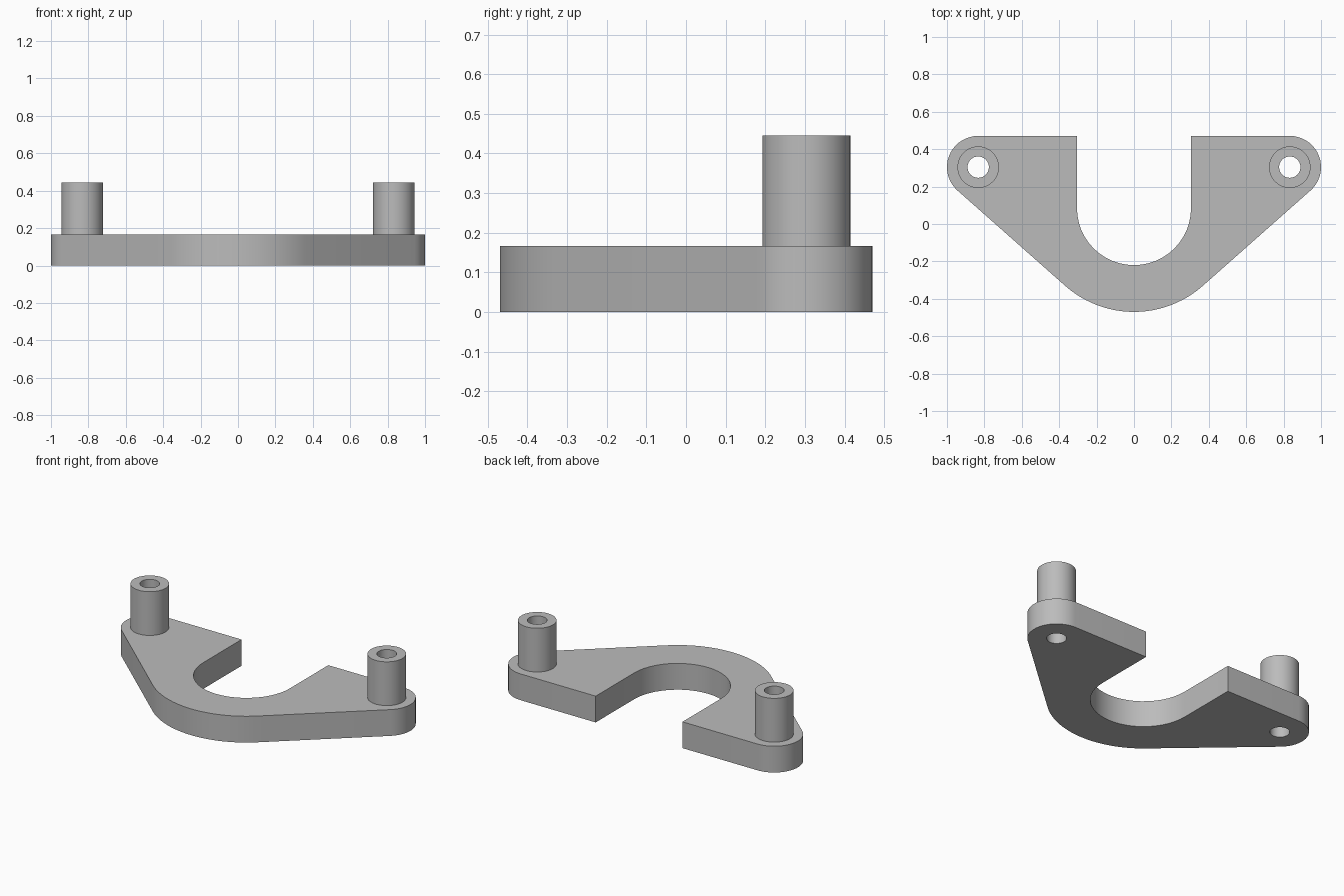
import bpy, bmesh, math
from mathutils import Vector

if "Cube" in bpy.data.objects:
    bpy.data.objects.remove(bpy.data.objects["Cube"], do_unlink=True)

PLATE_H, POST_TOP = 0.167, 0.445
EAR = Vector((0.833, 0.304))       # centre of ear, post and hole
EAR_R, POST_R, HOLE_R = 0.167, 0.111, 0.057
HUB = Vector((0, 0.085))           # shared centre of slot and lower rim
HUB_R, SLOT_R = 0.555, 0.305
BACK = EAR.y + EAR_R

grey = bpy.data.materials.new("plain grey")
grey.use_nodes = True
grey.diffuse_color = (0.5, 0.5, 0.5, 1)
grey.node_tree.nodes["Principled BSDF"].inputs["Base Color"].default_value = (0.5, 0.5, 0.5, 1)


def arc(centre, radius, start, end, steps):
    angles = [start + (end - start) * i / steps for i in range(steps + 1)]
    return [centre + radius * Vector((math.cos(a), math.sin(a))) for a in angles]


def circle(centre, radius, steps=48):
    return arc(centre, radius, 0, math.tau, steps)[:-1]


def extrude_profile(name, loops, bottom, top):
    """Fill closed loops (inner loops become holes) and extrude upward."""
    curve = bpy.data.curves.new(name, "CURVE")
    curve.dimensions = "2D"
    curve.fill_mode = "BOTH"
    curve.extrude = (top - bottom) / 2
    for loop in loops:
        spline = curve.splines.new("POLY")
        spline.points.add(len(loop) - 1)
        for point, co in zip(spline.points, loop):
            point.co = (co.x, co.y, 0, 1)
        spline.use_cyclic_u = True
    obj = bpy.data.objects.new(name, curve)
    bpy.context.collection.objects.link(obj)
    bpy.ops.object.select_all(action="DESELECT")
    obj.select_set(True)
    bpy.context.view_layer.objects.active = obj
    bpy.ops.object.convert(target="MESH")
    obj = bpy.context.object
    obj.name = name

    # Weld caps to walls and rest the part at its height
    bm = bmesh.new()
    bm.from_mesh(obj.data)
    bmesh.ops.remove_doubles(bm, verts=bm.verts, dist=0.0005)
    bmesh.ops.translate(bm, verts=bm.verts, vec=(0, 0, (top + bottom) / 2))
    bmesh.ops.recalc_face_normals(bm, faces=bm.faces)
    bm.to_mesh(obj.data)
    bm.free()
    obj.data.materials.clear()
    obj.data.materials.append(grey)
    bpy.ops.object.shade_smooth_by_angle(angle=math.radians(30))
    return obj


# Half outline: slot, back edge, rounded ear, then tangent to the lower rim
span = EAR - HUB
tangent = math.atan2(span.y, span.x) - math.acos((HUB_R - EAR_R) / span.length)
half = arc(HUB, SLOT_R, -math.pi / 2, 0, 12)
half.append(Vector((SLOT_R, BACK)))
half += arc(EAR, EAR_R, math.pi / 2, tangent, 18)
half += arc(HUB, HUB_R, tangent, -math.pi / 2, 12)
mirrored = [Vector((-p.x, p.y)) for p in reversed(half[1:-1])]

ears = {"left": EAR, "right": Vector((-EAR.x, EAR.y))}
extrude_profile("base_plate",
                [half + mirrored] + [circle(c, HOLE_R) for c in ears.values()],
                0, PLATE_H)

# Hollow posts standing on the ears
for side, centre in ears.items():
    extrude_profile(side + "_post", [circle(centre, POST_R), circle(centre, HOLE_R)],
                    PLATE_H, POST_TOP)
